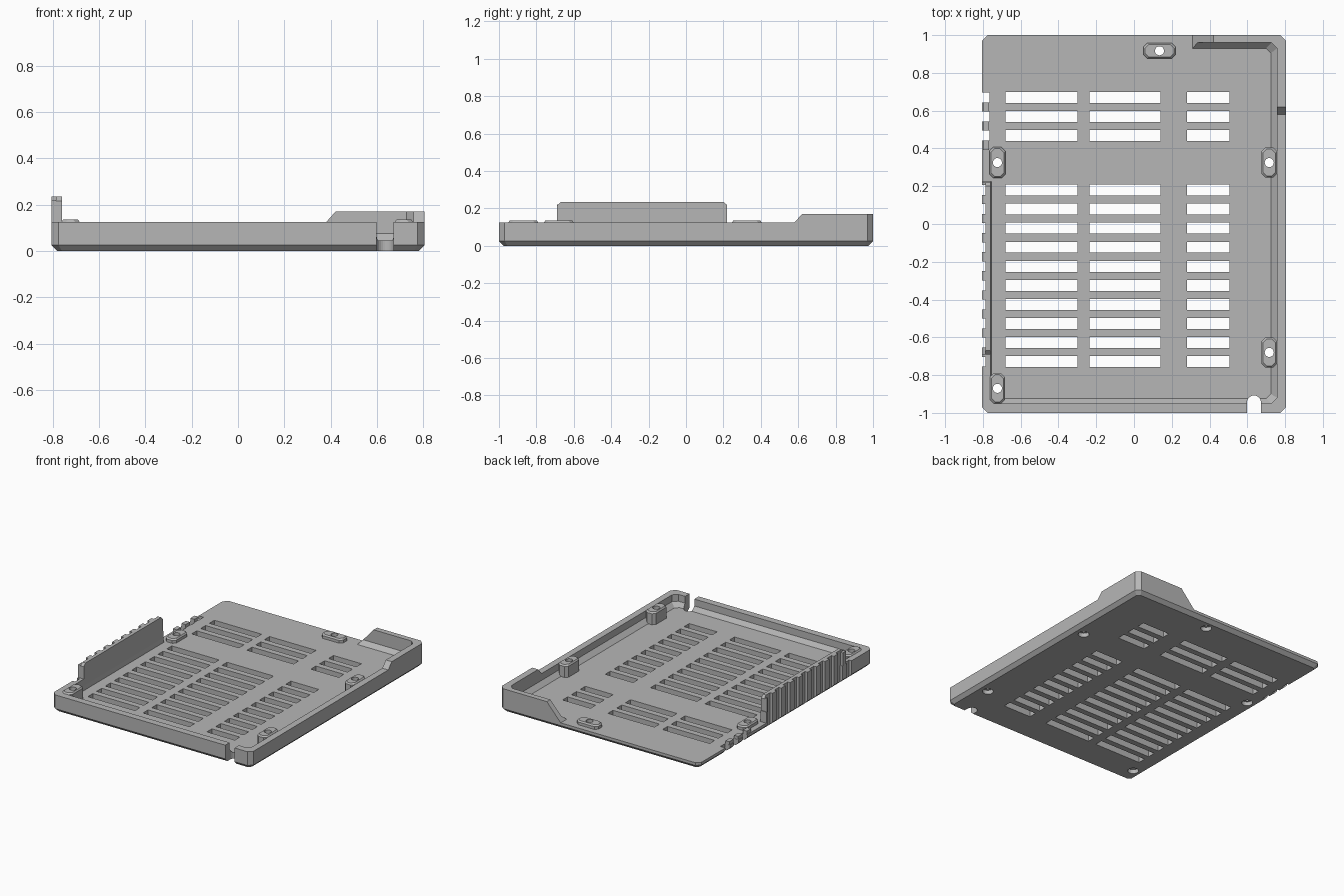
import bpy, bmesh, math

cube = bpy.data.objects.get("Cube")
if cube:
    bpy.data.objects.remove(cube, do_unlink=True)

grey = bpy.data.materials.new("matte_grey")
grey.use_nodes = True
grey.diffuse_color = (0.47, 0.47, 0.47, 1)
grey.node_tree.nodes["Principled BSDF"].inputs["Base Color"].default_value = (0.47, 0.47, 0.47, 1)

FLOOR, RIM = 0.045, 0.125


def make(name, solids):
    """One object from a list of solids, each a list of matching rings."""
    bm = bmesh.new()
    for rings in solids:
        vs = [[bm.verts.new(p) for p in ring] for ring in rings]
        n = len(vs[0])
        bm.faces.new(vs[0][::-1])
        bm.faces.new(vs[-1])
        for low, high in zip(vs, vs[1:]):
            for i in range(n):
                j = (i + 1) % n
                bm.faces.new((low[i], low[j], high[j], high[i]))
    bmesh.ops.recalc_face_normals(bm, faces=bm.faces)
    mesh = bpy.data.meshes.new(name)
    bm.to_mesh(mesh)
    bm.free()
    mesh.materials.append(grey)
    obj = bpy.data.objects.new(name, mesh)
    bpy.context.collection.objects.link(obj)
    return obj


def rect(x0, x1, y0, y1, z, c):
    """Rectangle ring with clipped corners."""
    return [(x0 + c, y0, z), (x1 - c, y0, z), (x1, y0 + c, z), (x1, y1 - c, z),
            (x1 - c, y1, z), (x0 + c, y1, z), (x0, y1 - c, z), (x0, y0 + c, z)]


def box(x0, x1, y0, y1, z0, z1):
    return [[(x0, y0, z), (x1, y0, z), (x1, y1, z), (x0, y1, z)] for z in (z0, z1)]


def disc(x, y, r, z, n=24):
    return [(x + r * math.cos(2 * math.pi * i / n), y + r * math.sin(2 * math.pi * i / n), z)
            for i in range(n)]


def along_x(profile, x0, x1):
    return [[(x, y, z) for y, z in profile] for x in (x0, x1)]


def along_y(profile, y0, y1):
    return [[(x, y, z) for x, z in profile] for y in (y0, y1)]


def cut(obj, solids):
    cutter = make("cutter", solids)
    cutter.hide_render = True
    mod = obj.modifiers.new("cut", "BOOLEAN")
    mod.operation, mod.solver, mod.object = "DIFFERENCE", "EXACT", cutter
    bpy.context.view_layer.objects.active = obj
    bpy.ops.object.modifier_apply(modifier=mod.name)
    bpy.data.objects.remove(cutter, do_unlink=True)


# Tray shell with a chamfered underside
X, Y = 0.805, 1.0
tray = make("tray", [[rect(-X + 0.025, X - 0.025, -Y + 0.025, Y - 0.025, 0, 0.02),
                      rect(-X, X, -Y, Y, 0.025, 0.03),
                      rect(-X, X, -Y, Y, 0.17, 0.03)]])

# Hollow with a sloped foot along the walls
cut(tray, [[rect(-0.755, 0.725, -0.925, 0.93, FLOOR, 0.025),
            rect(-0.76, 0.757, -0.95, 0.96, FLOOR + 0.03, 0.03),
            rect(-0.76, 0.757, -0.95, 0.96, 0.4, 0.03)]])

# Open the back left, then lower the rim in front of the raised corner
cut(tray, [along_y([(-1, FLOOR), (0.31, FLOOR), (0.43, 0.18), (0.43, 0.4), (-1, 0.4)], 0.225, 1.2)])
cut(tray, [along_x([(-1.2, RIM), (0.58, RIM), (0.625, 0.175), (0.625, 0.4), (-1.2, 0.4)], -1, 1)])

# Cable notch in the front wall
cut(tray, [box(0.598, 0.672, -1.2, -0.945, -0.1, 0.4)])
cut(tray, [[disc(0.635, -0.945, 0.037, z) for z in (-0.1, 0.4)]])

# Vent slots and edge notches
back_rows = [0.67 - 0.101 * i for i in range(3)]
front_rows = [0.18 - 0.101 * i for i in range(10)]
slots = []
for y in back_rows + front_rows:
    for x0, x1 in ((-0.68, -0.3), (-0.235, 0.14), (0.28, 0.505)):
        slots.append(box(x0, x1, y - 0.029, y + 0.029, -0.1, 0.2))
    inner = -0.765 if y in back_rows else -0.785
    slots.append(box(-0.9, inner, y - 0.026, y + 0.026, -0.1, 0.4))
cut(tray, slots)

# Upright side plate with vertical ribs outside
profile = [(-0.69, 0.03), (0.22, 0.03), (0.22, 0.215), (0.2, 0.235), (-0.67, 0.235), (-0.69, 0.215)]
make("side_plate", [along_x(profile, -0.785, -0.76)])
ribs = [box(-X, -0.785, y + 0.026, y + 0.075, 0.03, 0.235) for y in front_rows[1:-1]]
ribs.append(box(-X, -0.785, 0.206, 0.22, 0.03, 0.22))
ribs.append(box(-X, -0.785, -0.69, -0.655, 0.03, 0.22))
make("side_ribs", ribs)

# Small raised tabs on the open edge
make("edge_tabs", [box(-X + 0.005, -0.768, y - 0.075, y - 0.027, 0.03, 0.068) for y in back_rows])

# Screw bosses: centre, half sizes, top height
bosses = [(-0.723, -0.87, 0.04, 0.08, 0.135), (-0.723, 0.325, 0.042, 0.082, 0.075),
          (0.716, -0.68, 0.04, 0.08, 0.135), (0.716, 0.325, 0.04, 0.08, 0.135),
          (0.135, 0.917, 0.086, 0.04, 0.075)]
for i, (x, y, hx, hy, top) in enumerate(bosses):
    ring = lambda z, s: rect(x - hx + s, x + hx - s, y - hy + s, y + hy - s, z, 0.02)
    boss = make(f"screw_boss_{i + 1}", [[ring(0.035, 0), ring(top - 0.01, 0), ring(top, 0.008)]])
    cut(boss, [[disc(x, y, 0.024, z) for z in (-0.1, 0.4)]])
    cut(tray, [[disc(x, y, 0.037, -0.1), disc(x, y, 0.037, 0.03),
                disc(x, y, 0.024, 0.03), disc(x, y, 0.024, 0.4)]])
